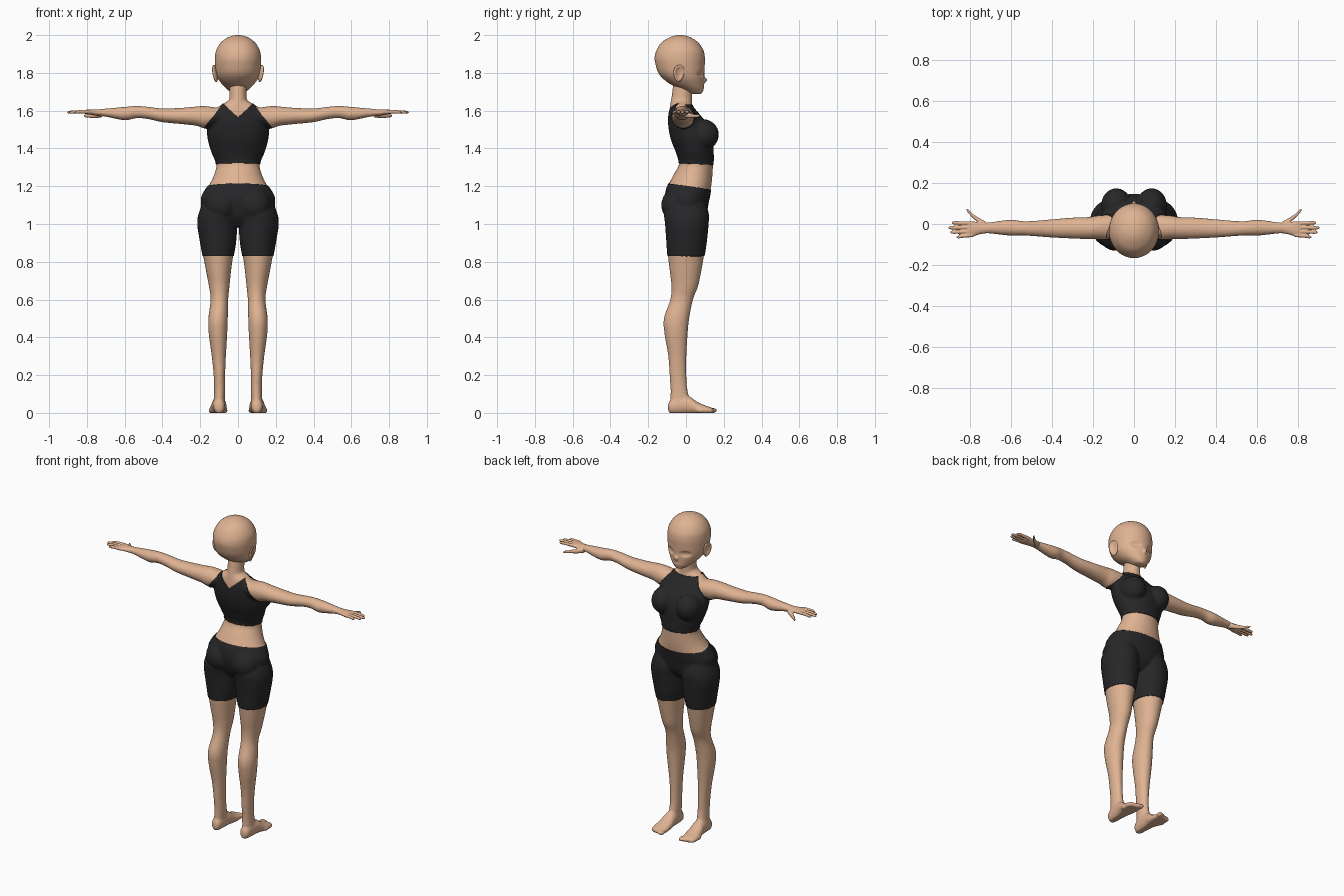
import bpy, bmesh
from math import sin, cos, pi, exp
from mathutils import Matrix, Vector


def material(name, rgb):
    m = bpy.data.materials.new(name)
    m.diffuse_color = (*rgb, 1)
    return m


SKIN = material("skin", (0.74, 0.45, 0.29))
CLOTH = material("cloth", (0.02, 0.02, 0.022))


def catmull(rows, steps):
    out = []
    n = len(rows)
    for i in range(n - 1):
        p = [rows[max(i - 1, 0)], rows[i], rows[i + 1], rows[min(i + 2, n - 1)]]
        for k in range(steps):
            t = k / steps
            out.append([0.5 * (2 * b + (c - a) * t + (2 * a - 5 * b + 4 * c - d) * t * t
                               + (3 * b - a - 3 * c + d) * t ** 3) for a, b, c, d in zip(*p)])
    return out + [list(rows[-1])]


def loft(bm, rows, axis, side=1, seg=40, steps=6):
    """Rows are (position along axis, low/high, low/high of the two other axes)."""
    rings = []
    for t, a0, a1, b0, b1 in catmull(rows, steps):
        ring = []
        for k in range(seg):
            w = 2 * pi * k / seg
            a = (a0 + a1) / 2 + (a1 - a0) / 2 * cos(w)
            b = (b0 + b1) / 2 + (b1 - b0) / 2 * sin(w)
            x, y, z = {'x': (t, a, b), 'y': (a, t, b), 'z': (a, b, t)}[axis]
            ring.append(bm.verts.new((x * side, y, z)))
        rings.append(ring)
    faces = [bm.faces.new(rings[0]), bm.faces.new(rings[-1])]
    for r, s in zip(rings, rings[1:]):
        for k in range(seg):
            j = (k + 1) % seg
            faces.append(bm.faces.new((r[k], r[j], s[j], s[k])))
    bmesh.ops.recalc_face_normals(bm, faces=faces)


def ball(bm, centre, radii, rot=None):
    m = Matrix.Translation(centre) @ (rot or Matrix()) @ Matrix.Diagonal((*radii, 1))
    bmesh.ops.create_uvsphere(bm, u_segments=32, v_segments=20, radius=1, matrix=m)


def sym(half_rows):
    return [(z, -w, w, y0, y1) for z, w, y0, y1 in half_rows]


def finish(bm, name, mat):
    me = bpy.data.meshes.new(name)
    bm.to_mesh(me)
    bm.free()
    me.shade_smooth()
    me.materials.append(mat)
    ob = bpy.data.objects.new(name, me)
    bpy.context.collection.objects.link(ob)
    return ob


def fuse(bm, name, voxel, smooth):
    """Merge overlapping shells into one continuous skin."""
    ob = finish(bm, name, SKIN)
    r = ob.modifiers.new("fuse", 'REMESH')
    r.mode, r.voxel_size, r.use_smooth_shade = 'VOXEL', voxel, True
    s = ob.modifiers.new("relax", 'SMOOTH')
    s.factor, s.iterations = 0.5, smooth
    dg = bpy.context.evaluated_depsgraph_get()
    me = bpy.data.meshes.new_from_object(ob.evaluated_get(dg))
    ob.modifiers.clear()
    ob.data = me
    for v in me.vertices:
        v.co.z = max(v.co.z, 0.0)
    me.shade_smooth()
    if not me.materials:
        me.materials.append(SKIN)
    return ob


# Body: torso, neck, bust, buttocks, arms, legs and feet
bm = bmesh.new()
loft(bm, sym([(0.99, .04, -.05, .06), (1.04, .16, -.09, .10), (1.12, .194, -.108, .118),
              (1.17, .178, -.105, .128), (1.21, .151, -.092, .135), (1.26, .127, -.066, .14),
              (1.32, .114, -.036, .143), (1.38, .137, -.05, .143), (1.45, .157, -.077, .14),
              (1.52, .16, -.09, .115), (1.58, .142, -.09, .068), (1.62, .105, -.085, .035),
              (1.65, .055, -.078, .025)]), 'z')
loft(bm, sym([(1.57, .06, -.085, .04), (1.63, .054, -.084, .034), (1.67, .046, -.077, .032),
              (1.76, .045, -.065, .04)]), 'z')
ARM = [(.08, -.075, .045, 1.54, 1.61), (.17, -.075, .042, 1.508, 1.624), (.22, -.074, .034, 1.52, 1.622),
       (.3, -.071, .031, 1.529, 1.615), (.4, -.066, .023, 1.539, 1.612), (.48, -.06, .016, 1.556, 1.621),
       (.54, -.056, .014, 1.56, 1.625), (.6, -.057, .021, 1.549, 1.62), (.7, -.047, .009, 1.568, 1.611),
       (.75, -.045, .004, 1.574, 1.606)]
LEG = [(1.14, .03, .17, -.07, .09), (1.06, .005, .203, -.11, .116), (1.0, .007, .212, -.107, .116),
       (.9, .014, .197, -.10, .106), (.83, .026, .184, -.095, .095), (.75, .037, .169, -.086, .081),
       (.67, .045, .154, -.077, .064), (.6, .052, .145, -.083, .037), (.5, .054, .157, -.117, .017),
       (.42, .057, .155, -.114, .009), (.3, .064, .139, -.094, .002), (.2, .068, .129, -.087, .002),
       (.12, .068, .127, -.082, .008), (.04, .07, .13, -.085, .03)]
FOOT = [(-.095, .088, .112, .01, .045), (-.08, .072, .128, -.005, .07), (-.03, .066, .134, -.008, .09),
        (.02, .062, .140, -.008, .085), (.06, .058, .148, -.01, .058), (.10, .057, .154, -.01, .04),
        (.13, .062, .152, -.006, .03), (.145, .075, .14, 0, .022)]
for s in (1, -1):
    loft(bm, ARM, 'x', s)
    loft(bm, LEG, 'z', s)
    loft(bm, FOOT, 'y', s)
    ball(bm, (s * .086, .09, 1.473), (.07, .08, .078))
    ball(bm, (s * .088, -.04, 1.10), (.085, .087, .09))
    for k in range(5):  # toes, big toe on the inside
        ball(bm, (s * (.069 + .019 * k), .143 - .004 * k * k, .013),
             (.014 if k == 0 else .0105, .024, .014))
body = fuse(bm, "body", 0.007, 5)


# Clothing: shells cut out of the body surface
def garment(name, planes, inside):
    bm = bmesh.new()
    bm.from_mesh(body.data)
    for co, no in planes:
        bmesh.ops.bisect_plane(bm, geom=bm.verts[:] + bm.edges[:] + bm.faces[:],
                               plane_co=co, plane_no=no)
    drop = [f for f in bm.faces if not inside(f.calc_center_median())]
    bmesh.ops.delete(bm, geom=drop, context='FACES')
    bm.normal_update()
    shift = [(v, v.normal.copy()) for v in bm.verts]
    for v, n in shift:
        v.co += n * 0.004
    ob = finish(bm, name, CLOTH)
    m = ob.modifiers.new("thickness", 'SOLIDIFY')
    m.thickness, m.offset = 0.005, -1
    return ob


def waist(y):
    return 1.20 - 0.14 * y


garment("shorts", [((0, 0, 1.20), (0, .14, 1)), ((0, 0, .83), (0, 0, 1))],
        lambda c: .83 < c.z < waist(c.y) and abs(c.x) < .3)

garment("crop_top",
        [((0, 0, 1.32), (0, .05, 1)), ((0, -.02, 0), (0, 1, 0)), ((0, 0, 1.63), (0, 0, 1))]
        + [((s * .175, 0, 1.515), (s * 1.25, 0, 1)) for s in (1, -1)]
        + [((0, 0, 1.565), (s * .9, 0, -1)) for s in (1, -1)],
        lambda c: c.z > 1.32 - .05 * c.y and 1.25 * abs(c.x) + c.z < 1.515 + 1.25 * .175
        and (c.z < 1.565 + .9 * abs(c.x) if c.y < -.02 else c.z < 1.63))

# Hands: palm, four fingers and thumb
PALM = [(.71, -.044, .005, 1.572, 1.608), (.75, -.05, .008, 1.574, 1.607),
        (.78, -.06, .012, 1.578, 1.607), (.81, -.064, .01, 1.583, 1.604)]
for side, s in (("right", 1), ("left", -1)):
    bm = bmesh.new()
    loft(bm, PALM, 'x', s, 24)
    for y0, y1, tip in ((.003, .006, .888), (-.017, -.018, .905), (-.036, -.040, .895), (-.055, -.063, .866)):
        loft(bm, [(.785, y0 - .009, y0 + .009, 1.584, 1.604),
                  (.84, (y0 + y1) / 2 - .009, (y0 + y1) / 2 + .009, 1.585, 1.603),
                  (tip - .012, y1 - .008, y1 + .008, 1.584, 1.599),
                  (tip, y1 - .003, y1 + .003, 1.588, 1.594)], 'x', s, 16)
    loft(bm, [(.72, -.025, .01, 1.565, 1.597), (.755, .003, .03, 1.560, 1.588),
              (.785, .029, .049, 1.562, 1.582), (.808, .054, .071, 1.565, 1.58),
              (.817, .068, .075, 1.569, 1.576)], 'x', s, 16)
    fuse(bm, side + "_hand", 0.0035, 2)

# Head: skull with nose, eye sockets and mouth pressed into the face
bm = bmesh.new()
loft(bm, sym([(1.688, .012, .045, .075), (1.695, .034, .01, .086), (1.715, .06, -.03, .093),
              (1.74, .085, -.082, .095), (1.77, .106, -.122, .096), (1.80, .116, -.146, .097),
              (1.84, .121, -.16, .099), (1.88, .122, -.166, .10), (1.92, .115, -.156, .092),
              (1.96, .091, -.13, .066), (1.985, .059, -.093, .03), (1.997, .027, -.06, -.002),
              (2.0, .003, -.034, -.028)]), 'z', 1, 112, 8)
for v in bm.verts:
    x, y, z = v.co
    if y > 0:
        eye = exp(-(((abs(x) - .052) / .027) ** 2 + ((z - 1.795) / .017) ** 2) ** 2)
        nose = exp(-(x / .011) ** 2 - ((z - 1.762) / .013) ** 2)
        lips = exp(-(x / .02) ** 2 - ((z - 1.728) / .008) ** 2)
        mouth = exp(-(x / .022) ** 2 - ((z - 1.729) / .0035) ** 2)
        v.co.y += .016 * nose - .009 * eye + .004 * lips - .005 * mouth
finish(bm, "head", SKIN)

# Ears: flared shells with a hollow in the side
for side, s in (("right", 1), ("left", -1)):
    bm = bmesh.new()
    rot = Matrix.Rotation(s * .35, 4, 'Z') @ Matrix.Rotation(s * .15, 4, 'Y')
    ball(bm, (0, 0, 0), (.012, .030, .046))
    for v in bm.verts:
        r = (v.co.y / .019) ** 2 + ((v.co.z - .004) / .03) ** 2
        if v.co.x * s > 0:
            v.co.x -= s * .012 * exp(-r * r)
        v.co.y *= 1 + 4 * v.co.z
    bm.transform(Matrix.Translation(Vector((s * .121, -.038, 1.797))) @ rot)
    finish(bm, side + "_ear", SKIN)
